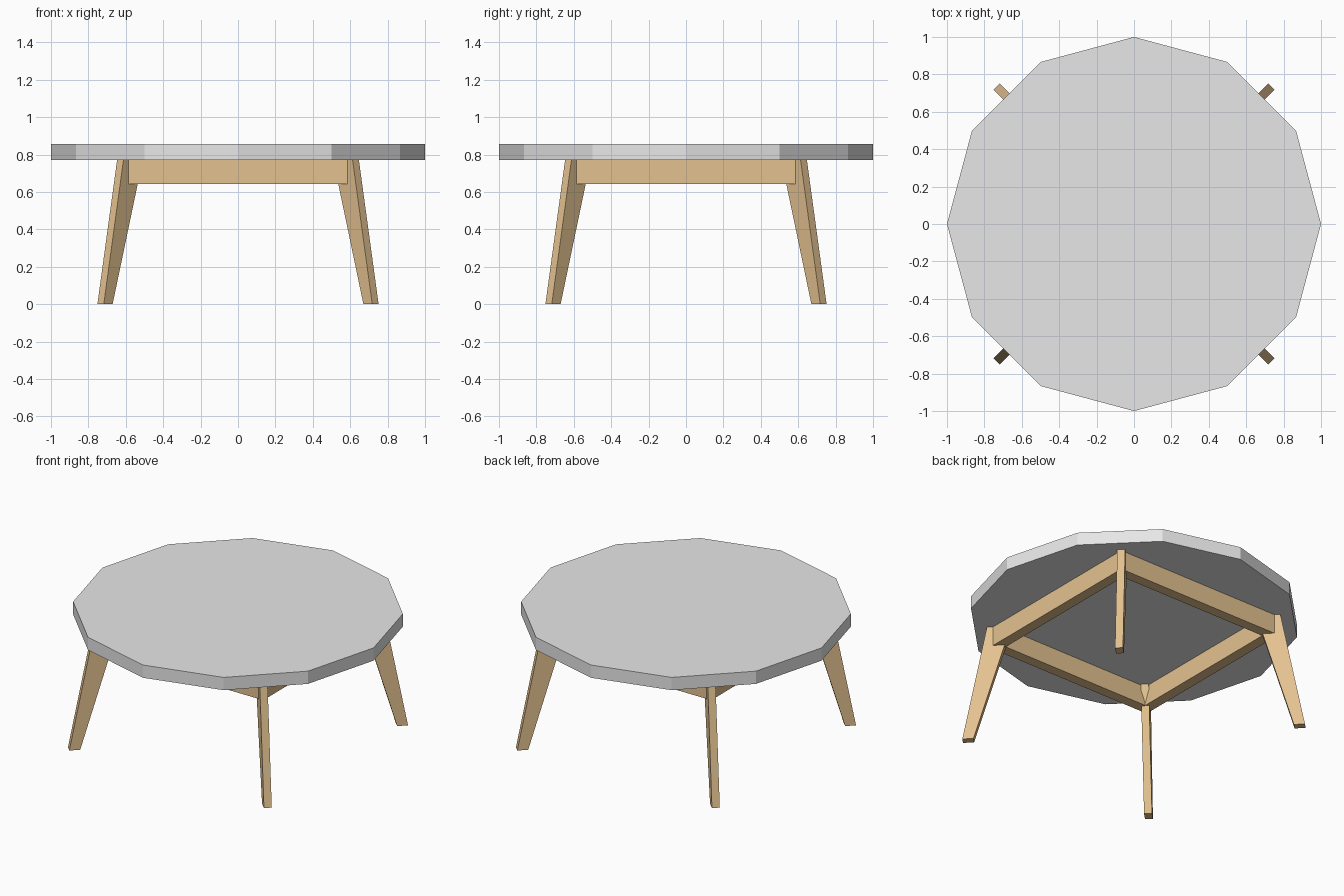
import bpy, bmesh
from math import pi, sqrt
from mathutils import Matrix

cube = bpy.data.objects.get("Cube")
if cube:
    bpy.data.objects.remove(cube, do_unlink=True)


def material(name, rgb):
    m = bpy.data.materials.new(name)
    m.use_nodes = True
    color = (*rgb, 1)
    m.diffuse_color = color
    m.node_tree.nodes["Principled BSDF"].inputs["Base Color"].default_value = color
    return m


GREY = material("pale grey", (0.8, 0.8, 0.8))
WOOD = material("light wood", (0.77, 0.54, 0.28))

HEIGHT, UNDERSIDE, RAIL_BOTTOM = 0.857, 0.772, 0.643


def prism(name, profile, offset, mat, turn):
    """Extrude a flat outline by an offset vector, then turn it about z."""
    bm = bmesh.new()
    face = bm.faces.new([bm.verts.new(p) for p in profile])
    new = bmesh.ops.extrude_face_region(bm, geom=[face])["geom"]
    bmesh.ops.translate(bm, vec=offset,
                        verts=[v for v in new if isinstance(v, bmesh.types.BMVert)])
    bmesh.ops.recalc_face_normals(bm, faces=bm.faces)
    bm.transform(Matrix.Rotation(turn, 4, 'Z'))
    mesh = bpy.data.meshes.new(name)
    bm.to_mesh(mesh)
    bm.free()
    mesh.materials.append(mat)
    obj = bpy.data.objects.new(name, mesh)
    bpy.context.collection.objects.link(obj)


# Twelve-sided table top
bpy.ops.mesh.primitive_cylinder_add(vertices=12, radius=1, depth=HEIGHT - UNDERSIDE,
                                    location=(0, 0, (HEIGHT + UNDERSIDE) / 2))
top = bpy.context.object
top.name = "table_top"
top.data.materials.append(GREY)

# Splayed, tapered legs on the diagonals
thick = 0.048
leg = [(0.972, 0), (1.039, 0), (0.89, UNDERSIDE), (0.744, UNDERSIDE)]
for i, side in enumerate(("back_left", "back_right", "front_right", "front_left")):
    prism(side + "_leg", [(r, -thick / 2, z) for r, z in leg],
          (0, thick, 0), WOOD, pi / 4 + i * pi / 2)

# Mitred rails forming a square frame between the legs
outer, inner = 0.62, 0.55
for i, side in enumerate(("left", "back", "right", "front")):
    prism(side + "_rail",
          [(inner, -inner, RAIL_BOTTOM), (outer, -outer, RAIL_BOTTOM),
           (outer, outer, RAIL_BOTTOM), (inner, inner, RAIL_BOTTOM)],
          (0, 0, UNDERSIDE - RAIL_BOTTOM), WOOD, i * pi / 2)
